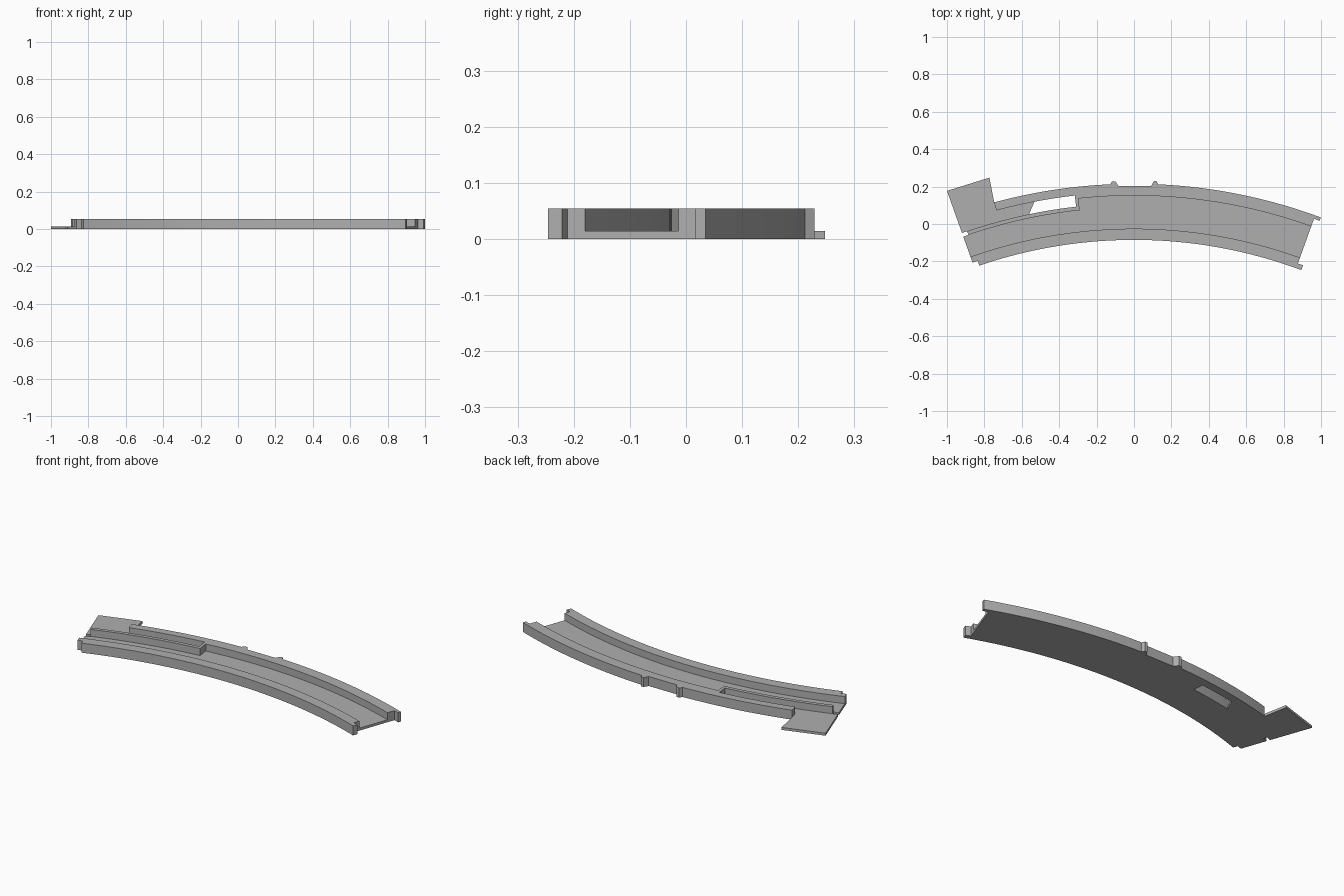
import bpy
import bmesh
from math import sin, cos, radians, ceil, floor

cube = bpy.data.objects.get("Cube")
if cube:
    bpy.data.objects.remove(cube)

CENTRE_Y = -2.645          # centre of the curved track
FLOOR, TOP = 0.014, 0.054  # floor and rail heights
LEFT, RIGHT = -19.5, 19.8  # end angles in degrees
# Radii, from the inside of the bend outwards
R_IN, R_IN_TAB, R_IN_WALL = 2.56, 2.587, 2.62
R_DIV_A, R_DIV_B = 2.734, 2.755
R_OUT_WALL, R_SIDING, R_OUT_TAB, R_OUT = 2.797, 2.815, 2.841, 2.86

grey = bpy.data.materials.new("plain_grey")
grey.use_nodes = True
colour = (0.43, 0.43, 0.43, 1)
grey.diffuse_color = colour
grey.node_tree.nodes["Principled BSDF"].inputs["Base Color"].default_value = colour


def arc(r, a, b):
    """Points along a radius from angle a to b, on a shared one-degree grid."""
    lo, hi = min(a, b), max(a, b)
    steps = [lo] + [t for t in range(ceil(lo), floor(hi) + 1) if lo < t < hi] + [hi]
    if a > b:
        steps.reverse()
    return [(r * sin(radians(t)), CENTRE_Y + r * cos(radians(t))) for t in steps]


def prism(name, outline, height):
    """Extrude a plan outline upwards from the ground."""
    bm = bmesh.new()
    base = bm.faces.new([bm.verts.new((x, y, 0)) for x, y in outline])
    grown = bmesh.ops.extrude_face_region(bm, geom=[base], use_keep_orig=True)
    for v in grown["geom"]:
        if isinstance(v, bmesh.types.BMVert):
            v.co.z = height
    bmesh.ops.recalc_face_normals(bm, faces=bm.faces)
    mesh = bpy.data.meshes.new(name)
    bm.to_mesh(mesh)
    bm.free()
    mesh.materials.append(grey)
    obj = bpy.data.objects.new(name, mesh)
    bpy.context.collection.objects.link(obj)
    return obj


# Inner rail, with a joining tab on the right and a matching notch on the left
prism("inner_rail",
      arc(R_IN, -18.85, 20.45) + arc(R_IN_TAB, 20.45, RIGHT)
      + arc(R_IN_WALL, RIGHT, LEFT) + arc(R_IN_TAB, LEFT, -18.85), TOP)

# Outer rail, with a flat recess between two small lugs
lugs = [(-0.117, 0.228), (-0.1, 0.228), (-0.082, 0.203),
        (0.092, 0.203), (0.106, 0.229), (0.121, 0.229)]
prism("outer_rail",
      arc(R_OUT, -15.15, -2.55) + lugs + arc(R_OUT, 2.6, 20.45)
      + arc(R_OUT_TAB, 20.45, RIGHT) + arc(R_OUT_WALL, RIGHT, -6.45)
      + arc(R_SIDING, -6.45, -15.15), TOP)

# Divider rail with its end wall closing the side pocket
prism("divider_rail",
      arc(R_DIV_A, -18.9, -6.1) + arc(R_OUT_WALL, -6.1, -6.45)
      + arc(R_DIV_B, -6.45, -18.9), TOP)

# Channel floor
prism("track_floor",
      arc(R_IN_WALL, LEFT, RIGHT) + arc(R_OUT_WALL, RIGHT, -6.1)
      + arc(R_DIV_A, -6.1, LEFT), FLOOR)

# Side pocket floor and the plate at its mouth; the rest of the pocket is open
prism("siding_plate",
      arc(R_DIV_B, LEFT, -11.75) + arc(R_SIDING, -10.9, -15.15)
      + arc(R_OUT, -15.15, -15.15)[:1]
      + [(-0.773, 0.248), (-1.0, 0.177)], FLOOR)
